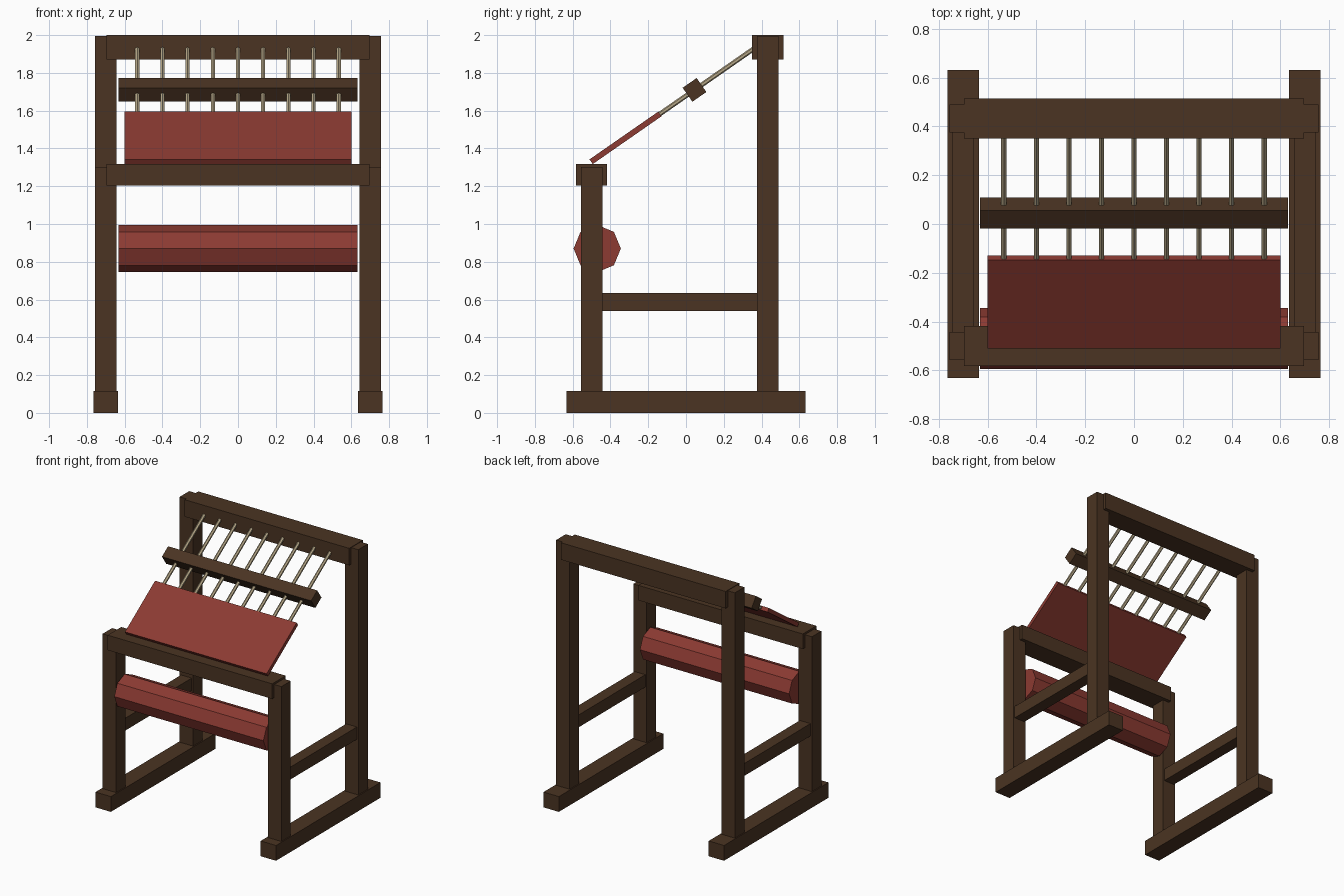
import bpy
from math import radians, cos, sin
from mathutils import Vector

old = bpy.data.objects.get("Cube")
if old:
    bpy.data.objects.remove(old, do_unlink=True)


def material(name, rgb):
    m = bpy.data.materials.new(name)
    m.use_nodes = True
    m.diffuse_color = (*rgb, 1)
    m.node_tree.nodes["Principled BSDF"].inputs["Base Color"].default_value = (*rgb, 1)
    return m


wood = material("dark wood", (0.069, 0.034, 0.016))
cloth = material("red cloth", (0.262, 0.043, 0.032))
thread = material("pale thread", (0.46, 0.38, 0.24))


def box(name, x, y, z, mat, tilt=0):
    """Box from (min, max) ranges, turned about x by tilt around its centre."""
    ranges = (x, y, z)
    bpy.ops.mesh.primitive_cube_add(size=1, location=[(a + b) / 2 for a, b in ranges])
    ob = bpy.context.object
    ob.name = name
    for v in ob.data.vertices:
        v.co = [c * (b - a) for c, (a, b) in zip(v.co, ranges)]
    ob.rotation_euler.x = tilt
    ob.data.materials.append(mat)
    return ob


def cylinder(name, radius, length, centre, sides, rotation, mat):
    bpy.ops.mesh.primitive_cylinder_add(vertices=sides, radius=radius, depth=length,
                                        location=centre, rotation=rotation)
    ob = bpy.context.object
    ob.name = name
    ob.data.materials.append(mat)
    return ob


# Side frames: foot, two posts and a rail on each side
for side, s in (("left", 1), ("right", -1)):
    def across(a, b):
        return tuple(sorted((s * a, s * b)))
    box(side + "_foot", across(0.635, 0.765), (-0.632, 0.632), (0, 0.117), wood)
    box(side + "_front_post", across(0.643, 0.757), (-0.557, -0.443), (0.11, 1.303), wood)
    box(side + "_back_post", across(0.643, 0.757), (0.375, 0.49), (0.11, 1.996), wood)
    box(side + "_rail", across(0.655, 0.745), (-0.45, 0.38), (0.54, 0.635), wood)

# Cross beams
box("front_beam", (-0.697, 0.697), (-0.582, -0.418), (1.203, 1.318), wood)
box("back_beam", (-0.697, 0.697), (0.35, 0.515), (1.87, 2.0), wood)

# Cloth roller: octagon with its corners on the axes
cylinder("cloth_roller", 0.125, 1.264, (0, -0.47, 0.87), 8, (0, radians(90), 0), cloth)

# Sloping warp: heddle bar, cloth panel and threads on one line
slope = radians(34.8)
along = Vector((0, cos(slope), sin(slope)))
heddle = Vector((0, 0.045, 1.71))


def sloped_box(name, half_width, offset, length, thick, mat):
    c = heddle + along * offset
    box(name, (-half_width, half_width), (c.y - length / 2, c.y + length / 2),
        (c.z - thick / 2, c.z + thick / 2), mat, slope)


sloped_box("heddle_bar", 0.632, 0, 0.09, 0.09, wood)
sloped_box("cloth_panel", 0.6, -0.445, 0.443, 0.03, cloth)

start, end = -0.24, 0.42
for i in range(9):
    centre = heddle + along * (start + end) / 2
    centre.x = (i - 4) * 0.1333
    cylinder("warp_thread_%d" % (i + 1), 0.0125, end - start, centre, 6,
             (slope - radians(90), 0, 0), thread)
